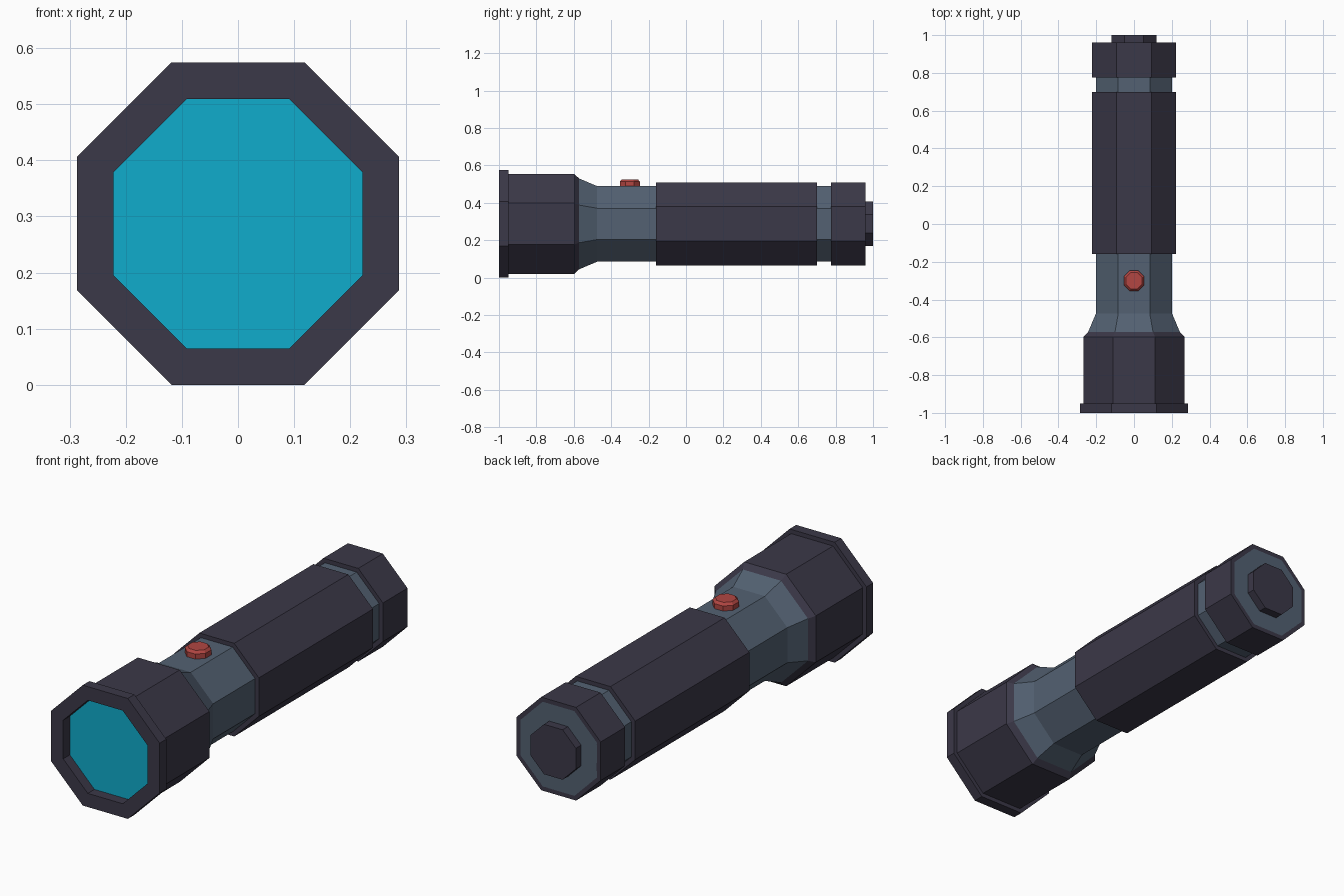
import bpy, bmesh, math
from mathutils import Vector

if "Cube" in bpy.data.objects:
    bpy.data.objects.remove(bpy.data.objects["Cube"])

CZ = 0.287   # height of the torch axis
SIDES = 8


def material(name, rgb):
    m = bpy.data.materials.new(name)
    lin = [((c / 255 + 0.055) / 1.055) ** 2.4 if c > 10 else c / 255 / 12.92 for c in rgb]
    m.diffuse_color = (*lin, 1)
    m.use_nodes = True
    m.node_tree.nodes["Principled BSDF"].inputs["Base Color"].default_value = m.diffuse_color
    return m


DARK = material("dark_plastic", (59, 56, 72))
SLATE = material("slate_metal", (83, 97, 114))
RED = material("red_button", (178, 70, 66))
CYAN = material("cyan_lens", (16, 172, 204))


def lathe(name, profile, mat, axis="Y", origin=(0, 0, CZ), closed=False):
    """Octagonal lathe of (position, apothem) points; ends capped unless closed into a tube."""
    bm = bmesh.new()
    rings = []
    for t, apothem in profile:
        r = apothem / math.cos(math.pi / SIDES)
        ring = []
        for i in range(SIDES):
            a = (i + 0.5) * 2 * math.pi / SIDES
            u, v = r * math.cos(a), r * math.sin(a)
            co = (u, t, v) if axis == "Y" else (u, v, t)
            ring.append(bm.verts.new(Vector(origin) + Vector(co)))
        rings.append(ring)
    pairs = list(zip(rings, rings[1:]))
    if closed:
        pairs.append((rings[-1], rings[0]))
    else:
        bm.faces.new(rings[0])
        bm.faces.new(rings[-1])
    for a, b in pairs:
        for i in range(SIDES):
            j = (i + 1) % SIDES
            bm.faces.new((a[i], a[j], b[j], b[i]))
    bmesh.ops.recalc_face_normals(bm, faces=bm.faces)
    me = bpy.data.meshes.new(name)
    bm.to_mesh(me)
    bm.free()
    me.materials.append(mat)
    ob = bpy.data.objects.new(name, me)
    bpy.context.collection.objects.link(ob)
    return ob


# Inner body: flared neck, barrel and tail face
lathe("body", [(-0.572, 0.243), (-0.475, 0.202), (0.96, 0.202)], SLATE)

# Head with front rim, recessed opening and chamfered back edge
lathe("head", [(-0.94, 0.222), (-1.0, 0.222), (-1.0, 0.287), (-0.95, 0.287),
               (-0.95, 0.267), (-0.597, 0.267), (-0.572, 0.243), (-0.60, 0.222)],
      DARK, closed=True)

# Lens set back inside the rim
lathe("lens", [(-0.95, 0.222), (-0.94, 0.222)], CYAN)

# Grip and tail cap sleeves around the body
for name, y0, y1 in (("grip", -0.16, 0.70), ("tail_cap", 0.775, 0.96)):
    lathe(name, [(y0, 0.201), (y0, 0.222), (y1, 0.222), (y1, 0.201)], DARK, closed=True)

# Tail knob
lathe("tail_knob", [(0.95, 0.119), (1.0, 0.119)], DARK)

# Switch button on top of the neck
lathe("switch_button", [(0.48, 0.054), (0.513, 0.054), (0.525, 0.043)], RED,
      axis="Z", origin=(0, -0.30, 0))
